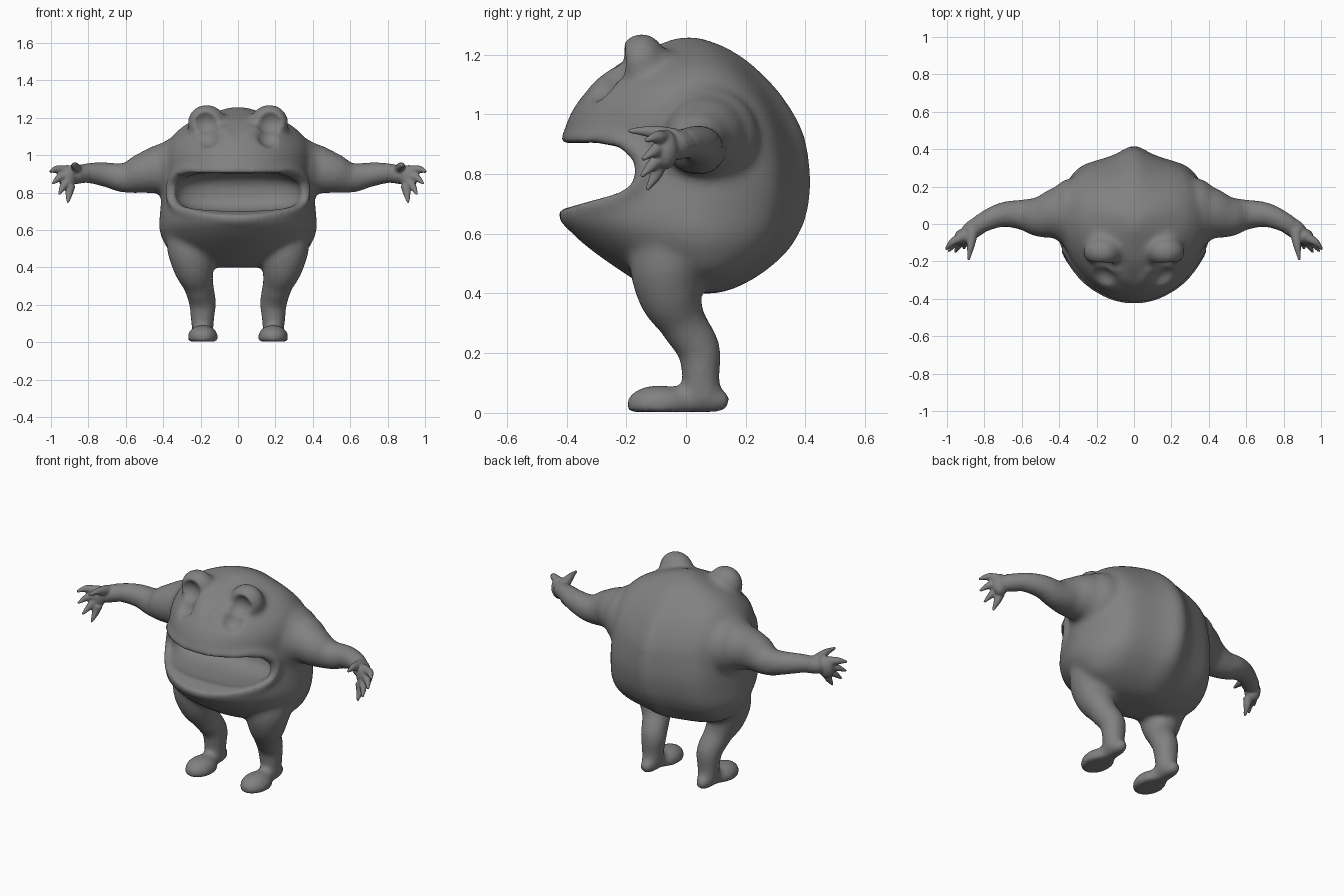
import bpy, bmesh, math
from mathutils import Matrix, Vector

cube = bpy.data.objects.get("Cube")
if cube:
    bpy.data.objects.remove(cube, do_unlink=True)

skin = bpy.data.materials.new("grey_skin")
skin.use_nodes = True
GREY = (0.22, 0.22, 0.22, 1)
skin.diffuse_color = GREY
skin.node_tree.nodes["Principled BSDF"].inputs["Base Color"].default_value = GREY


def add_mesh(name, bm):
    bmesh.ops.recalc_face_normals(bm, faces=bm.faces)
    me = bpy.data.meshes.new(name)
    bm.to_mesh(me)
    bm.free()
    ob = bpy.data.objects.new(name, me)
    bpy.context.collection.objects.link(ob)
    return ob


def ellipsoid(name, centre, radii, power=1.0):
    """Ellipsoid; a power under 1 makes it boxier."""
    bm = bmesh.new()
    bmesh.ops.create_uvsphere(bm, u_segments=32, v_segments=20, radius=1)
    for v in bm.verts:
        v.co = [c + r * math.copysign(abs(q) ** power, q)
                for c, r, q in zip(centre, radii, v.co)]
    return add_mesh(name, bm)


def select(obs):
    bpy.ops.object.select_all(action='DESELECT')
    for o in obs:
        o.select_set(True)
    bpy.context.view_layer.objects.active = obs[0]


def tube(name, points, side=1, closed=False):
    """Smooth tapering tube through (x, y, z, radius) points."""
    cu = bpy.data.curves.new(name, 'CURVE')
    cu.dimensions = '3D'
    cu.bevel_depth = 1
    cu.bevel_resolution = 6
    cu.use_fill_caps = True
    sp = cu.splines.new('BEZIER')
    sp.bezier_points.add(len(points) - 1)
    sp.use_cyclic_u = closed
    for bp, (x, y, z, r) in zip(sp.bezier_points, points):
        bp.co = (x * side, y, z)
        bp.radius = r
        bp.handle_left_type = bp.handle_right_type = 'AUTO'
    ob = bpy.data.objects.new(name, cu)
    bpy.context.collection.objects.link(ob)
    select([ob])
    bpy.ops.object.convert(target='MESH')
    return bpy.context.view_layer.objects.active


def fuse(name, parts, voxel, smooth, cutters=()):
    """Melt parts into one soft skin, then carve the cutters out."""
    select(parts)
    bpy.ops.object.join()
    ob = bpy.context.view_layer.objects.active
    ob.name = name

    def melt(iterations):
        m = ob.modifiers.new("remesh", 'REMESH')
        m.mode = 'VOXEL'
        m.voxel_size = voxel
        s = ob.modifiers.new("soften", 'SMOOTH')
        s.factor = 0.5
        s.iterations = iterations

    melt(smooth)
    for c in cutters:
        c.hide_render = True
        b = ob.modifiers.new("cut", 'BOOLEAN')
        b.operation = 'DIFFERENCE'
        b.object = c
    if cutters:
        melt(6)
    select([ob])
    bpy.ops.object.convert(target='MESH')
    for c in cutters:
        bpy.data.objects.remove(c, do_unlink=True)
    ob.data.materials.clear()
    ob.data.materials.append(skin)
    select([ob])
    bpy.ops.object.shade_smooth()
    return ob


def bump(x, width):
    return math.exp(-(x / width) ** 2)


def refine(rows, steps=4):
    """Insert smooth in-between rows."""
    rows = [Vector(r) for r in rows]
    out = []
    for i in range(len(rows) - 1):
        p, q = rows[i], rows[i + 1]
        m = (q - rows[max(i - 1, 0)]) / 2
        n = (rows[min(i + 2, len(rows) - 1)] - p) / 2
        for k in range(steps):
            t = k / steps
            h = t * t * (3 - 2 * t)
            out.append(p * (1 - h) + q * h + m * t * (1 - t) ** 2 - n * t * t * (1 - t))
    return out + [rows[-1]]


# Torso and head: stacked oval rings (z, front y, back y, half width)
RINGS = [(0.40, -0.08, 0.10, 0.16), (0.42, -0.13, 0.17, 0.25), (0.47, -0.21, 0.26, 0.35),
         (0.54, -0.31, 0.34, 0.40), (0.60, -0.38, 0.38, 0.42), (0.66, -0.425, 0.405, 0.42),
         (0.77, -0.42, 0.42, 0.41), (0.90, -0.415, 0.405, 0.40), (0.97, -0.40, 0.38, 0.40),
         (1.03, -0.37, 0.345, 0.39), (1.09, -0.32, 0.30, 0.36), (1.15, -0.25, 0.24, 0.30),
         (1.19, -0.19, 0.19, 0.23), (1.23, -0.10, 0.12, 0.13), (1.257, -0.03, 0.04, 0.04)]
SEG = 96
bm = bmesh.new()
loops = []
for z, front, back, width in refine(RINGS):
    mid = (front + back) / 2 + 0.03
    loop = []
    for i in range(SEG):
        a = math.tau * i / SEG
        x, s = width * math.cos(a), math.sin(a)
        if s > 0:   # spine ridge with a groove on each side
            ridge = 0.89 + 0.11 * bump(x, 0.075) + 0.12 * bump(abs(x) - 0.33, 0.1)
            y = mid + (back - mid) * s * ridge
        else:       # face narrows toward the snout
            y = mid - (mid - front) * abs(s) ** 1.15
        loop.append(bm.verts.new((x, y, z)))
    loops.append(loop)
for lo, hi in zip(loops, loops[1:]):
    for i in range(SEG):
        j = (i + 1) % SEG
        bm.faces.new((lo[i], lo[j], hi[j], hi[i]))
bm.faces.new(loops[0])
bm.faces.new(loops[-1])
parts = [add_mesh("torso", bm)]

# Lips around the wide mouth
half = [(0.20, -0.335, 0.915), (0.31, -0.225, 0.91), (0.365, -0.14, 0.83),
        (0.345, -0.19, 0.74), (0.21, -0.335, 0.685)]
path = [(0, -0.396, 0.915)] + half + [(0, -0.402, 0.655)]
path += [(-x, y, z) for x, y, z in reversed(half)]
parts.append(tube("lips", [(*p, 0.025) for p in path], closed=True))

cutters = []
for side in (1, -1):
    # Arms and shoulders
    parts.append(tube("arm", [(0.24, 0.09, 0.92, 0.15), (0.40, 0.06, 0.925, 0.14),
                              (0.50, 0.04, 0.905, 0.113), (0.60, 0.05, 0.88, 0.082),
                              (0.70, 0.05, 0.895, 0.068), (0.80, 0.012, 0.905, 0.056),
                              (0.87, -0.03, 0.90, 0.046)], side))
    parts.append(ellipsoid("shoulder", (0.33 * side, 0.06, 0.92), (0.135, 0.185, 0.175)))
    # Legs and feet
    parts.append(tube("leg", [(0.20, 0.05, 0.66, 0.08), (0.245, -0.05, 0.52, 0.14),
                              (0.238, -0.055, 0.41, 0.114), (0.21, -0.01, 0.30, 0.08),
                              (0.19, 0.043, 0.21, 0.074), (0.19, 0.05, 0.12, 0.064),
                              (0.19, 0.06, 0.04, 0.056)], side))
    parts.append(tube("sole", [(0.19, 0.145, 0.034, 0.027), (0.19, 0.10, 0.042, 0.046),
                               (0.19, 0.0, 0.045, 0.05), (0.19, -0.08, 0.04, 0.04)], side))
    parts.append(ellipsoid("toe", (0.188 * side, -0.09, 0.028), (0.083, 0.112, 0.066)))
    # Hooded eyes with hollow sockets that run out onto the cheeks
    parts.append(ellipsoid("eye_hood", (0.168 * side, -0.148, 1.172), (0.103, 0.082, 0.1)))
    parts.append(ellipsoid("hood_tail", (0.165 * side, -0.10, 1.14), (0.085, 0.10, 0.08)))
    cutters.append(ellipsoid("socket", (0.175 * side, -0.245, 1.175), (0.075, 0.065, 0.068)))
    cutters.append(ellipsoid("lower_socket", (0.175 * side, -0.315, 1.12), (0.08, 0.085, 0.08)))
    # Brow folds running down to the snout
    parts.append(tube("brow_fold", [(0.09, -0.23, 1.15, 0.02), (0.045, -0.305, 1.085, 0.022),
                                    (0.06, -0.36, 1.0, 0.012)], side))

# Mouth: a wedge cut across the whole face, with a bowl behind it
wedge = [(-0.6, 0.90), (-0.3, 0.905), (-0.22, 0.89), (-0.18, 0.85), (-0.17, 0.80),
         (-0.185, 0.76), (-0.23, 0.735), (-0.42, 0.68), (-0.6, 0.63)]
bm = bmesh.new()
face = bm.faces.new([bm.verts.new((-0.5, y, z)) for y, z in wedge])
new = bmesh.ops.extrude_face_region(bm, geom=[face])["geom"]
bmesh.ops.translate(bm, vec=(1, 0, 0),
                    verts=[g for g in new if isinstance(g, bmesh.types.BMVert)])
cutters.append(add_mesh("mouth_wedge", bm))
cutters.append(ellipsoid("mouth_bowl", (0, -0.21, 0.802), (0.34, 0.19, 0.112), 0.75))

# Flat soles
bm = bmesh.new()
bmesh.ops.create_cube(bm, size=1, matrix=Matrix.Translation((0, 0, -0.497)))
cutters.append(add_mesh("floor_cutter", bm))
fuse("body", parts, 0.012, 12, cutters)

# Hands: broad palm, four spread fingers and a forward thumb
TIPS = [(1.007, -0.137, 0.912), (0.992, -0.147, 0.848), (0.957, -0.152, 0.79),
        (0.91, -0.132, 0.746)]
for side, label in ((1, "left"), (-1, "right")):
    hand = [tube("wrist", [(0.80, 0.012, 0.905, 0.05), (0.87, -0.035, 0.895, 0.05),
                           (0.90, -0.06, 0.888, 0.04)], side),
            ellipsoid("palm", (0.912 * side, -0.068, 0.882), (0.048, 0.042, 0.066))]
    for k, (x, y, z) in enumerate(TIPS):
        base = (0.93 - 0.012 * k, -0.075 - 0.004 * k, 0.92 - 0.027 * k)
        knuckle = [b * 0.5 + t * 0.5 for b, t in zip(base, (x, y, z))]
        knuckle[1] += 0.01
        knuckle[2] += 0.008
        hand.append(tube("finger", [(*base, 0.026), (*knuckle, 0.021), (x, y, z, 0.007)], side))
    hand.append(tube("thumb", [(0.865, -0.04, 0.92, 0.034), (0.872, -0.11, 0.94, 0.022),
                               (0.885, -0.194, 0.945, 0.007)], side))
    fuse(label + "_hand", hand, 0.006, 4)
